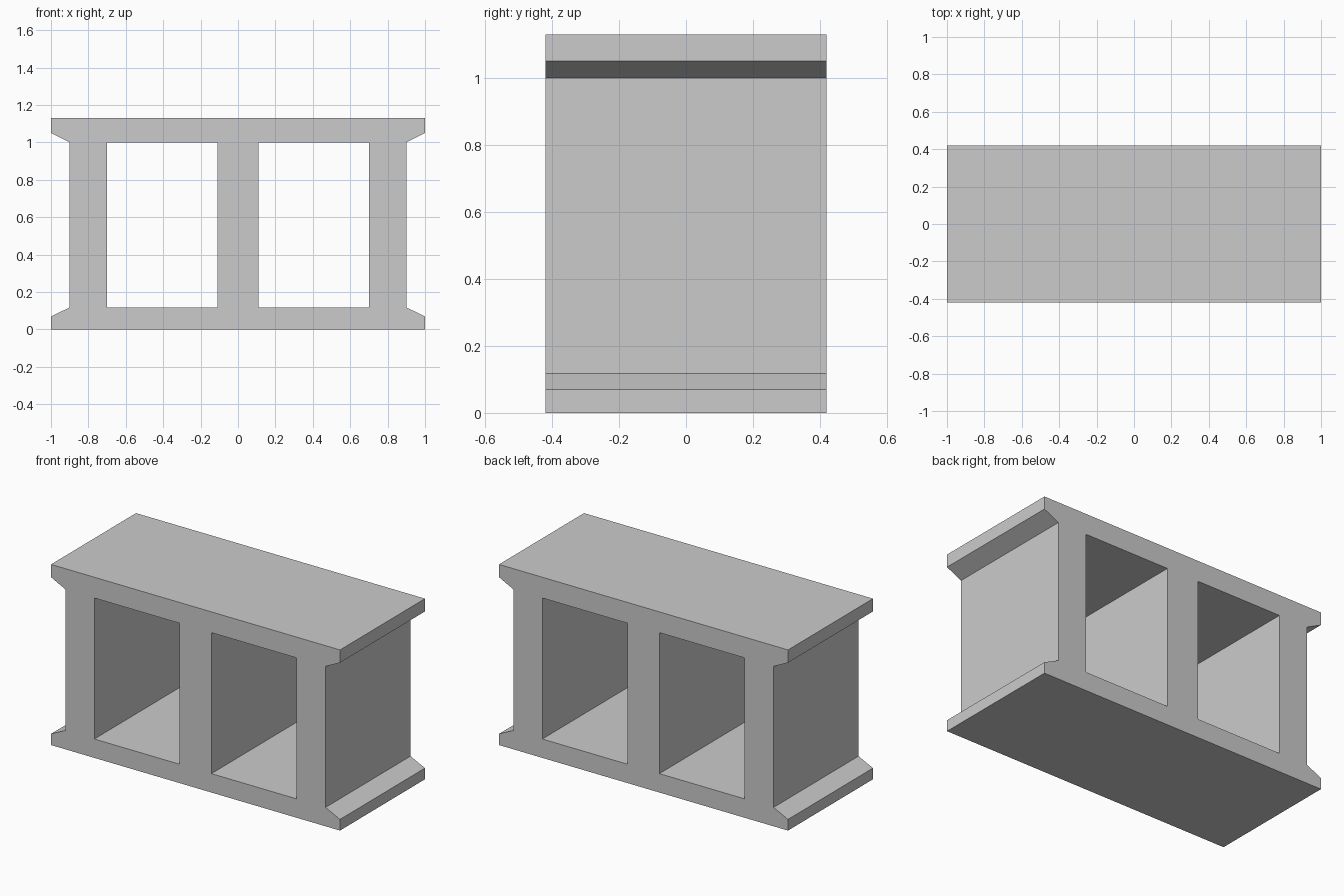
import bpy, bmesh
from math import radians
from mathutils import Matrix

if "Cube" in bpy.data.objects:
    bpy.data.objects.remove(bpy.data.objects["Cube"])

HALF_DEPTH = 0.42

# Right half of the flanged outline, mirrored for the left half
right = [(1, 0), (1, 0.07), (0.9, 0.118), (0.9, 1.0), (1, 1.05), (1, 1.13)]
outline = right + [(-x, z) for x, z in reversed(right)]


def hole(x0, x1, z0=0.118, z1=1.0):
    return [(x0, z0), (x0, z1), (x1, z1), (x1, z0)]


# Outline and the two rectangular cores as one filled, extruded profile
curve = bpy.data.curves.new("block_profile", 'CURVE')
curve.dimensions = '2D'
curve.fill_mode = 'BOTH'
curve.extrude = HALF_DEPTH
for loop in (outline, hole(0.11, 0.70), hole(-0.70, -0.11)):
    spline = curve.splines.new('POLY')
    spline.points.add(len(loop) - 1)
    for point, (x, z) in zip(spline.points, loop):
        point.co = (x, z, 0, 1)
    spline.use_cyclic_u = True

profile = bpy.data.objects.new("block_profile", curve)
bpy.context.collection.objects.link(profile)
depsgraph = bpy.context.evaluated_depsgraph_get()
mesh = bpy.data.meshes.new_from_object(profile.evaluated_get(depsgraph))
bpy.data.objects.remove(profile)

# Stand the profile upright and weld it into one solid with flat faces
mesh.transform(Matrix.Rotation(radians(90), 4, 'X'))
bm = bmesh.new()
bm.from_mesh(mesh)
bmesh.ops.remove_doubles(bm, verts=bm.verts, dist=0.0001)
bmesh.ops.recalc_face_normals(bm, faces=bm.faces)
for face in bm.faces:
    face.smooth = False
bm.to_mesh(mesh)
bm.free()

mesh.name = "hollow_block"
block = bpy.data.objects.new("hollow_block", mesh)
bpy.context.collection.objects.link(block)
